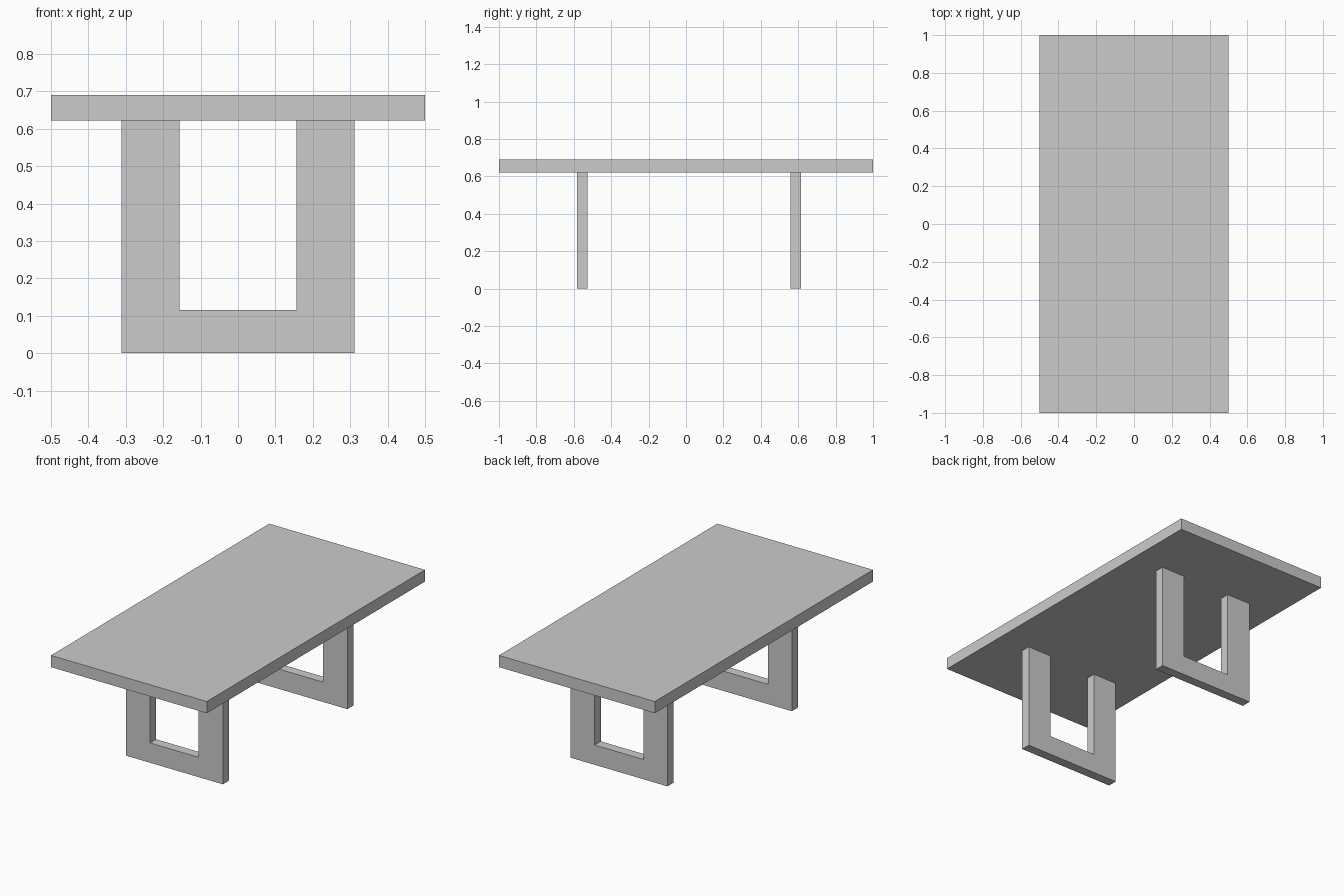
import bpy, bmesh

if "Cube" in bpy.data.objects:
    bpy.data.objects.remove(bpy.data.objects["Cube"])

TOP_UNDERSIDE, TOP_HEIGHT = 0.622, 0.69
LEG_THICKNESS = 0.056


def extrude_profile(name, points, axis_vector, origin):
    """Build a prism from a flat outline swept along axis_vector."""
    bm = bmesh.new()
    face = bm.faces.new([bm.verts.new(p) for p in points])
    swept = bmesh.ops.extrude_face_region(bm, geom=[face], use_keep_orig=True)
    verts = [v for v in swept["geom"] if isinstance(v, bmesh.types.BMVert)]
    bmesh.ops.translate(bm, verts=verts, vec=axis_vector)
    bmesh.ops.recalc_face_normals(bm, faces=bm.faces)
    mesh = bpy.data.meshes.new(name)
    bm.to_mesh(mesh)
    bm.free()
    obj = bpy.data.objects.new(name, mesh)
    obj.location = origin
    bpy.context.collection.objects.link(obj)
    return obj


# Table top slab
slab = [(-0.5, -1, 0), (0.5, -1, 0), (0.5, 1, 0), (-0.5, 1, 0)]
extrude_profile("table_top", slab, (0, 0, TOP_HEIGHT - TOP_UNDERSIDE),
                (0, 0, TOP_UNDERSIDE))

# U-shaped leg frames: right half of the outline, mirrored to the left
outer, inner, bar = 0.311, 0.156, 0.115
half = [(outer, 0), (outer, TOP_UNDERSIDE), (inner, TOP_UNDERSIDE), (inner, bar)]
outline = half + [(-x, z) for x, z in reversed(half)]
profile = [(x, -LEG_THICKNESS / 2, z) for x, z in outline]
for name, y in (("front_leg_frame", -0.555), ("back_leg_frame", 0.586)):
    extrude_profile(name, profile, (0, LEG_THICKNESS, 0), (0, y, 0))
